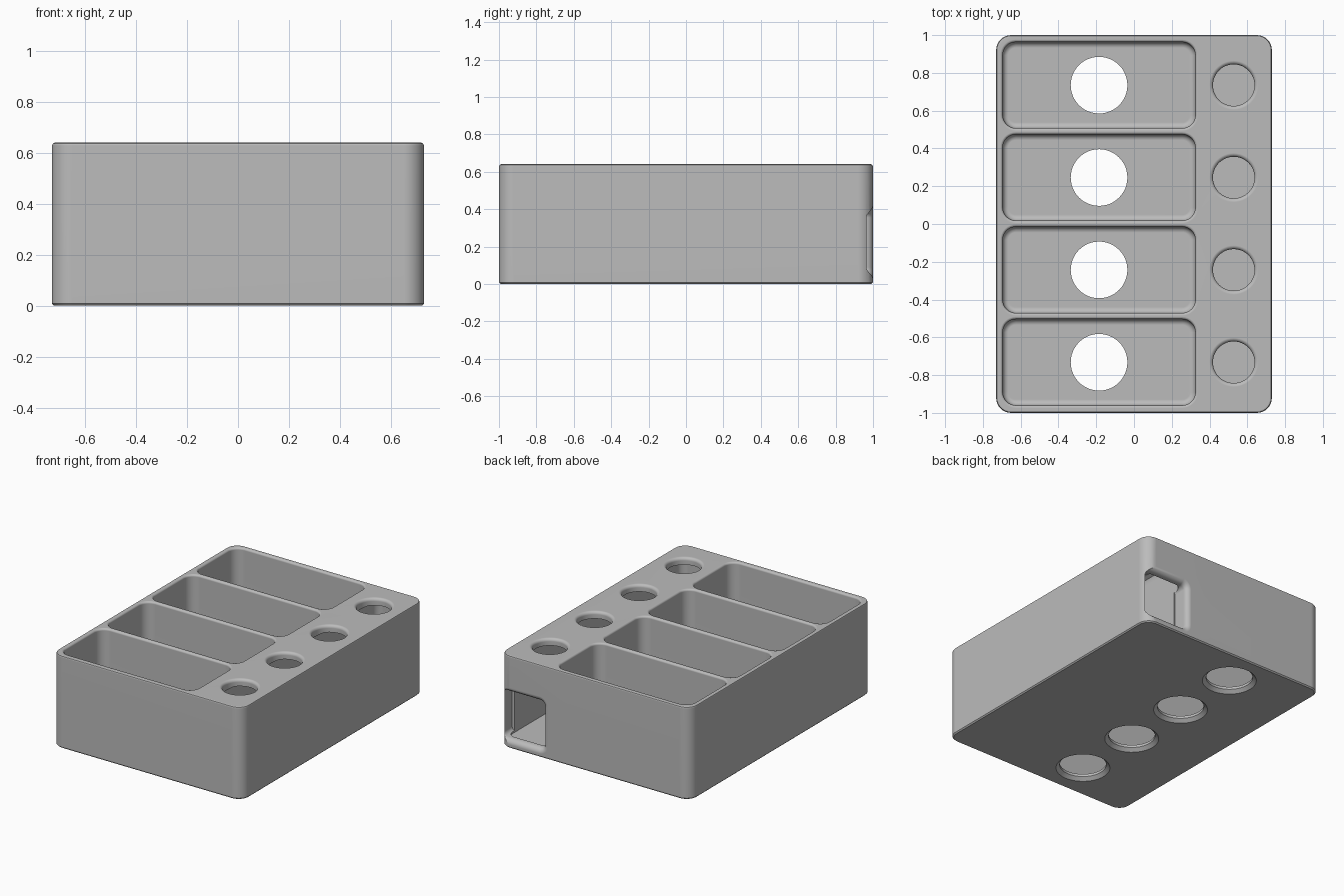
import bpy, bmesh, math

cube = bpy.data.objects.get("Cube")
if cube:
    bpy.data.objects.remove(cube)

grey = bpy.data.materials.new("light grey plastic")
grey.use_nodes = True
grey.diffuse_color = (0.5, 0.5, 0.5, 1)
grey.node_tree.nodes["Principled BSDF"].inputs["Base Color"].default_value = (0.5, 0.5, 0.5, 1)


def rounded_outline(hx, hy, r, steps):
    """Counter-clockwise rounded rectangle; a circle when r equals both halves."""
    pts = []
    for k, (sx, sy) in enumerate([(1, 1), (-1, 1), (-1, -1), (1, -1)]):
        for i in range(steps + 1):
            a = math.pi / 2 * (k + i / steps)
            p = (sx * (hx - r) + r * math.cos(a), sy * (hy - r) + r * math.sin(a))
            if not pts or math.dist(p, pts[-1]) > 1e-5:
                pts.append(p)
    if math.dist(pts[0], pts[-1]) < 1e-5:
        pts.pop()
    return pts


def loft(name, center, half, radius, levels, steps=8, upright=False):
    """Stack rounded outlines; each level is (outward offset, height)."""
    bm = bmesh.new()
    rings = []
    for grow, h in levels:
        ring = []
        for u, v in rounded_outline(half[0] + grow, half[1] + grow, radius + grow, steps):
            u, v = u + center[0], v + center[1]
            ring.append(bm.verts.new((u, h, v) if upright else (u, v, h)))
        rings.append(ring)
    n = len(rings[0])
    for a, b in zip(rings, rings[1:]):
        for i in range(n):
            j = (i + 1) % n
            bm.faces.new((a[i], a[j], b[j], b[i]))
    bm.faces.new(rings[0][::-1])
    bm.faces.new(rings[-1])
    bmesh.ops.recalc_face_normals(bm, faces=bm.faces[:])
    mesh = bpy.data.meshes.new(name)
    bm.to_mesh(mesh)
    bm.free()
    mesh.materials.append(grey)
    obj = bpy.data.objects.new(name, mesh)
    bpy.context.collection.objects.link(obj)
    return obj


def flare(r, h, steps=4):
    """Levels of a convex fillet widening from the bore to a rim at height h."""
    angles = [math.pi / 2 * i / steps for i in range(steps + 1)]
    return [(r - r * math.cos(a), h - r + r * math.sin(a)) for a in angles]


W, D, H = 0.73, 1.0, 0.64

# Main block with softened top and bottom edges
body = loft("organizer_body", (0, 0), (W, D), 0.08,
            [(-0.008, 0), (0, 0.008), (0, H - 0.012), (-0.004, H - 0.004), (-0.012, H)])
cutters = []

# Hollow channel beneath the small round openings
cutters.append(loft("channel_cutter", (0.55, 0), (0.15, 0.95), 0.05,
                    [(0, 0.05), (0, 0.55), (-0.012, 0.58), (-0.04, 0.592)]))

# Flared doorway in the back wall
cutters.append(loft("doorway_cutter", (0.555, 0.222), (0.161, 0.163), 0.03,
                    [(0, 0.88)] + flare(0.036, D) + [(0.036, D + 0.05)], upright=True))

for row in range(4):
    y = 0.735 - 0.489 * row
    # Tray pocket with a rounded floor edge and eased rim
    cutters.append(loft("tray_cutter", (-0.185, y), (0.51, 0.228), 0.07,
                        [(-0.03, 0.04), (-0.015, 0.044), (-0.004, 0.055), (0, 0.07)]
                        + flare(0.014, H, 3) + [(0.014, H + 0.05)]))
    # Push-out hole through the tray floor, flared underneath
    cutters.append(loft("floor_hole_cutter", (-0.185, y), (0.15, 0.15), 0.15,
                        [(0.024, -0.05), (0.024, 0), (0, 0.022), (0, 0.06)], steps=12))
    # Round opening in the top
    cutters.append(loft("round_opening_cutter", (0.528, y), (0.11, 0.11), 0.11,
                        [(0, 0.5)] + flare(0.02, H) + [(0.02, H + 0.05)], steps=12))

# Carve everything out of the block
bpy.ops.object.select_all(action="DESELECT")
body.select_set(True)
bpy.context.view_layer.objects.active = body
for cutter in cutters:
    mod = body.modifiers.new("cut", "BOOLEAN")
    mod.operation = "DIFFERENCE"
    mod.solver = "EXACT"
    mod.object = cutter
    bpy.ops.object.modifier_apply(modifier=mod.name)
    bpy.data.objects.remove(cutter)

bpy.ops.object.shade_smooth_by_angle(angle=math.radians(35))
normals = body.modifiers.new("even_shading", "WEIGHTED_NORMAL")
normals.keep_sharp = True
